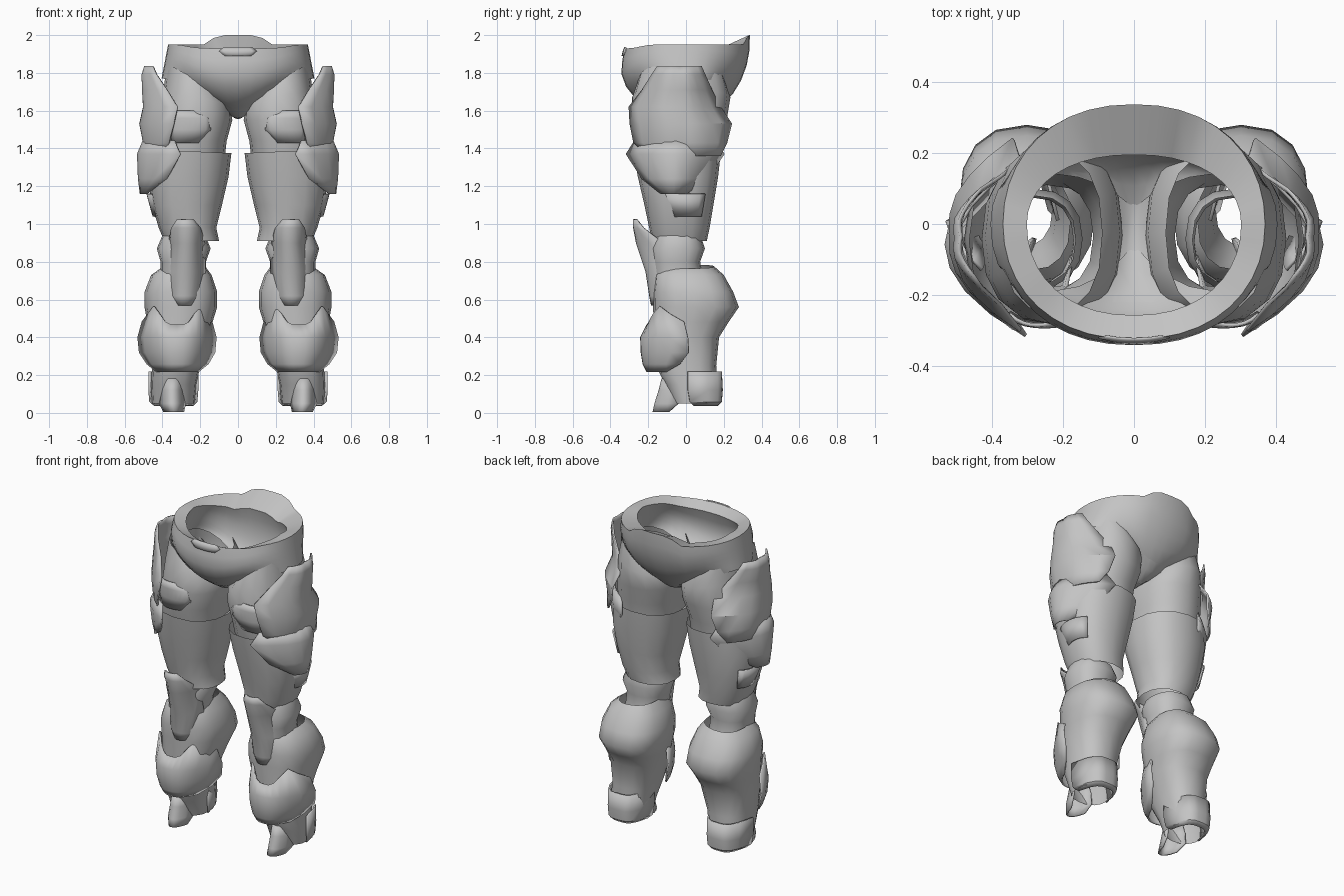
import bpy, math

grey = bpy.data.materials.new("armour grey")
grey.diffuse_color = (0.55, 0.55, 0.55, 1)


def make(name, grid, closed, mirror=True, thick=0.0, angle=40):
    """Skin a grid of points (rows of equal length) into a smooth shell."""
    n = len(grid[0])
    verts = [p for row in grid for p in row]
    faces = []
    for i in range(len(grid) - 1):
        for j in range(n if closed else n - 1):
            k = (j + 1) % n
            faces.append((i * n + j, (i + 1) * n + j, (i + 1) * n + k, i * n + k))
    me = bpy.data.meshes.new(name)
    me.from_pydata(verts, [], faces)
    ob = bpy.data.objects.new(name, me)
    bpy.context.collection.objects.link(ob)
    me.materials.append(grey)
    bpy.ops.object.select_all(action='DESELECT')
    ob.select_set(True)
    bpy.context.view_layer.objects.active = ob
    bpy.ops.object.mode_set(mode='EDIT')
    bpy.ops.mesh.select_all(action='SELECT')
    bpy.ops.mesh.normals_make_consistent(inside=False)
    bpy.ops.object.mode_set(mode='OBJECT')
    bpy.ops.object.shade_smooth_by_angle(angle=math.radians(angle))
    if thick:
        m = ob.modifiers.new("thickness", 'SOLIDIFY')
        m.thickness, m.offset = thick, 0
    if mirror:
        ob.modifiers.new("other leg", 'MIRROR')
    return ob


def power(v, e):
    return math.copysign(abs(v) ** e, v)


def tube(name, rings, sides=16, square=0.85, angle=50):
    """Open leg tube; ring = (z, x0, x1, y0, y1, sideways tilt)."""
    grid = []
    for z, x0, x1, y0, y1, tilt in rings:
        row = []
        for j in range(sides):
            a = 2 * math.pi * j / sides
            c, s = power(math.cos(a), square), power(math.sin(a), square)
            row.append(((x0 + x1) / 2 + c * (x1 - x0) / 2,
                        (y0 + y1) / 2 + s * (y1 - y0) / 2, z + tilt * c))
        grid.append(row)
    return make(name, grid, True, angle=angle)


def plate(name, rows, facing, cols=9, bow=2.4, horn=0.0, thick=0.01, mirror=True, groove=0.0):
    """Bowed plate; row = (z, start, end, edge depth, crest depth)."""
    grid = []
    for i, (z, a, b, edge, crest) in enumerate(rows):
        row = []
        for j in range(cols):
            u = 2 * j / (cols - 1) - 1
            w = (a + b) / 2 + u * (b - a) / 2
            d = edge + (crest - edge) * (1 - abs(u) ** bow)
            d -= groove * max(0, 1 - abs(u) / 0.4)
            lift = horn * max(0, 1 - abs(abs(u) - 0.67) / 0.4) if i == 0 else 0
            row.append((d, w, z + lift) if facing == 'x' else (w, d, z + lift))
        grid.append(row)
    return make(name, grid, False, thick=thick, angle=35, mirror=mirror)


# Pelvis: waist rim, brief-shaped skirt with leg cut-outs, and inner lining
N = 40


def ramp(v, lo, hi):
    v = min(1, max(0, (v - lo) / (hi - lo)))
    return v * v * (3 - 2 * v)


def pelvis_row(t, grow, inner):
    row = []
    for j in range(N):
        a = 2 * math.pi * j / N
        s, c = math.sin(a), math.cos(a)          # c = 1 at the front
        top = 1.95 - 0.02 * ramp(c, 0.5, 0.95) + 0.05 * ramp(-c, 0.9, 0.98)
        if inner:                                # rim slopes inward
            top -= 0.035 * abs(c) + 0.03 * ramp(-c, 0.85, 0.97)
        drop = abs(c) ** 4
        z = top + (1.77 - 0.215 * drop - top) * t
        k = 1 - 0.8 * drop * t ** (3.5 if c > 0 else 4.5)
        rx = 0.37 + 0.035 * t
        if c > 0:
            ry = 0.325 + 0.025 * min(1, t * 3)
        else:
            ry = 0.338 - 0.045 * ramp(t, 0.1, 0.8)
        if inner:
            rx, ry = rx - grow * 0.9, ry - grow * (0.9 if c > 0 else 1.9)
        row.append((power(s, 0.9) * rx * k, -power(c, 0.95) * ry * k, z))
    return row


steps = [0, 0.18, 0.36, 0.54, 0.7, 0.82, 0.92, 1]
lining = [pelvis_row(t, 0.075 - 0.05 * t, True) for t in reversed(steps)]
make("pelvis", lining + [pelvis_row(t, 0, False) for t in steps], True, mirror=False)

# Crotch saddle joining front and back of the pelvis between the legs
saddle = []
for y, half, z in [(-0.22, 0.09, 1.64), (-0.16, 0.07, 1.59), (-0.09, 0.045, 1.56),
                   (0.0, 0.035, 1.555), (0.08, 0.045, 1.56), (0.15, 0.07, 1.59),
                   (0.20, 0.09, 1.64)]:
    saddle.append([(half * u, y, z + 0.02 * u * u) for u in (-1, -0.5, 0, 0.5, 1)])
make("crotch_saddle", saddle, False, mirror=False)

# Front buckle plate on the waist rim
plate("waist_buckle", [(1.935, -0.075, 0.075, -0.317, -0.324),
                       (1.915, -0.10, 0.10, -0.32, -0.332),
                       (1.89, -0.07, 0.07, -0.327, -0.338)], 'y', mirror=False, thick=0.006)

# Thigh: upper sleeve and the lower cuff that overlaps it
tube("upper_thigh", [(1.77, 0.09, 0.375, -0.25, 0.20, 0.08),
                     (1.67, 0.04, 0.395, -0.285, 0.235, 0.04),
                     (1.55, 0.03, 0.42, -0.285, 0.215, 0),
                     (1.44, 0.06, 0.43, -0.27, 0.185, 0),
                     (1.35, 0.07, 0.43, -0.25, 0.17, 0)])
tube("lower_thigh", [(1.385, 0.035, 0.465, -0.28, 0.185, 0.01),
                     (1.25, 0.05, 0.48, -0.255, 0.17, 0),
                     (1.10, 0.085, 0.455, -0.22, 0.145, 0),
                     (0.98, 0.115, 0.42, -0.195, 0.125, 0),
                     (0.91, 0.10, 0.39, -0.18, 0.11, 0)])

# Thigh side armour: tall grooved plate, lower shield, small tabs
plate("upper_thigh_plate", [(1.835, -0.15, 0.08, 0.45, 0.50),
                            (1.79, -0.18, 0.10, 0.43, 0.515),
                            (1.71, -0.23, 0.135, 0.375, 0.515),
                            (1.62, -0.30, 0.18, 0.32, 0.51),
                            (1.53, -0.295, 0.24, 0.34, 0.53),
                            (1.43, -0.275, 0.215, 0.365, 0.51),
                            (1.36, -0.20, 0.18, 0.41, 0.50)], 'x', bow=2, cols=11, groove=0.012)
plate("lower_thigh_plate", [(1.44, -0.27, 0.16, 0.335, 0.50),
                            (1.37, -0.315, 0.20, 0.305, 0.53),
                            (1.24, -0.23, 0.11, 0.375, 0.525),
                            (1.16, -0.13, 0.0, 0.48, 0.515)], 'x', bow=2)
plate("thigh_tab", [(1.16, -0.13, 0.10, 0.43, 0.48),
                    (1.04, -0.08, 0.08, 0.41, 0.447)], 'x')
plate("thigh_front_plate", [(1.60, 0.20, 0.35, -0.255, -0.285),
                            (1.56, 0.145, 0.36, -0.26, -0.29),
                            (1.50, 0.145, 0.36, -0.255, -0.288),
                            (1.43, 0.20, 0.35, -0.25, -0.272)], 'y')

# Knee sleeve and knee guard
tube("knee_sleeve", [(0.93, 0.165, 0.40, -0.17, 0.08, 0.01),
                     (0.87, 0.145, 0.43, -0.185, 0.10, 0),
                     (0.80, 0.17, 0.41, -0.18, 0.075, 0),
                     (0.72, 0.17, 0.41, -0.17, 0.09, 0)])
plate("knee_guard", [(1.025, 0.24, 0.32, -0.26, -0.277),
                     (0.98, 0.20, 0.35, -0.225, -0.275),
                     (0.90, 0.18, 0.365, -0.12, -0.26),
                     (0.75, 0.175, 0.38, -0.09, -0.21),
                     (0.62, 0.195, 0.375, -0.12, -0.19),
                     (0.57, 0.235, 0.335, -0.14, -0.18)], 'y')

# Calf shell down to the ankle
tube("calf", [(0.775, 0.18, 0.41, -0.13, 0.15, -0.01),
              (0.73, 0.14, 0.46, -0.165, 0.20, 0),
              (0.64, 0.11, 0.495, -0.175, 0.25, 0),
              (0.56, 0.11, 0.495, -0.175, 0.28, 0),
              (0.48, 0.135, 0.48, -0.17, 0.225, 0),
              (0.40, 0.155, 0.47, -0.17, 0.175, 0),
              (0.25, 0.20, 0.455, -0.16, 0.16, 0),
              (0.15, 0.22, 0.46, -0.11, 0.165, 0),
              (0.05, 0.23, 0.455, -0.07, 0.16, 0)], square=0.82, angle=70)

# Shin guard with two upper horns
plate("shin_guard", [(0.465, 0.14, 0.505, -0.01, -0.205),
                     (0.40, 0.118, 0.528, 0.01, -0.238),
                     (0.32, 0.125, 0.52, 0.015, -0.235),
                     (0.26, 0.16, 0.48, -0.03, -0.225),
                     (0.22, 0.21, 0.43, -0.10, -0.205)], 'y', cols=13, horn=0.10, bow=2.6)

# Foot: heel cup and toe cap
plate("heel_cup", [(0.22, 0.215, 0.47, 0.01, 0.185),
                   (0.12, 0.215, 0.47, 0.01, 0.19),
                   (0.06, 0.22, 0.465, 0.02, 0.185),
                   (0.04, 0.24, 0.44, 0.04, 0.165)], 'y', bow=4, cols=11)
plate("toe_cap", [(0.18, 0.295, 0.40, -0.05, -0.125),
                  (0.12, 0.285, 0.41, -0.04, -0.14),
                  (0.05, 0.28, 0.415, -0.04, -0.162),
                  (0.005, 0.29, 0.39, -0.09, -0.172)], 'y')
